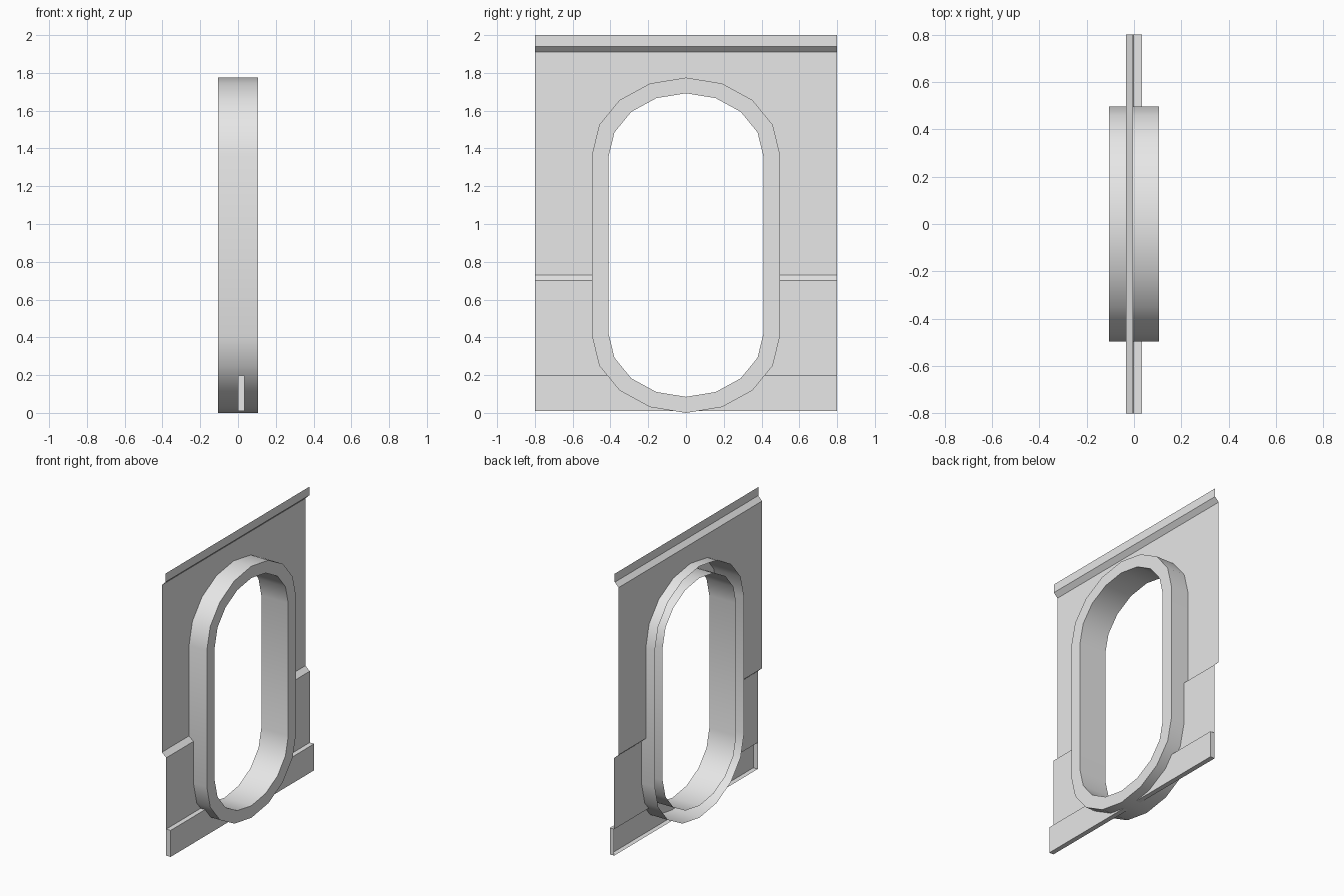
import bpy, bmesh
from math import sin, cos, pi
from mathutils import Vector

cube = bpy.data.objects.get("Cube")
if cube:
    bpy.data.objects.remove(cube, do_unlink=True)

grey = bpy.data.materials.new("plain_grey")
grey.use_nodes = True
grey.diffuse_color = (0.8, 0.8, 0.8, 1)
grey.node_tree.nodes["Principled BSDF"].inputs["Base Color"].default_value = (0.8, 0.8, 0.8, 1)


def oval(ry, rz, low, high):
    """Closed outline in y, z: two half ellipses joined by straight sides."""
    top = [(ry * cos(i * pi / 8), high + rz * sin(i * pi / 8)) for i in range(9)]
    bottom = [(-y, low + high - z) for y, z in top]
    return top + bottom


def finish(bm, name):
    mesh = bpy.data.meshes.new(name)
    bm.to_mesh(mesh)
    bm.free()
    mesh.materials.append(grey)
    obj = bpy.data.objects.new(name, mesh)
    bpy.context.collection.objects.link(obj)
    return obj


OUTER = oval(0.497, 0.405, 0.405, 1.37)
INNER = oval(0.41, 0.335, 0.42, 1.357)
HALF_WIDTH = 0.8
DEPTH = 0.105

# Pressed sheet panel: a side profile swept along y
profile = [(0, 0.01), (0.034, 0.01), (0.034, 0.197), (0, 0.197), (0, 0.7),
           (-0.034, 0.73), (-0.034, 1.91), (-0.004, 1.94), (-0.004, 2)]
bm = bmesh.new()
near, far = [[bm.verts.new((x, s * HALF_WIDTH, z)) for x, z in profile] for s in (-1, 1)]
for i in range(len(profile) - 1):
    bm.faces.new((near[i], far[i], far[i + 1], near[i + 1]))

# Closed ends of the bottom skirt
bm.faces.new(near[:4])
bm.faces.new(far[3::-1])

# Oval opening, cut edge by edge
planes = []
for (y0, z0), (y1, z1) in zip(OUTER, OUTER[1:] + OUTER[:1]):
    planes.append((Vector((0, y0, z0)), Vector((0, z1 - z0, y0 - y1)).normalized()))


def inside(face, cuts):
    c = face.calc_center_median()
    return all((c - p).dot(n) < 0 for p, n in cuts)


for i, (point, normal) in enumerate(planes):
    faces = [f for f in bm.faces if inside(f, planes[:i])]
    edges = {e for f in faces for e in f.edges}
    verts = {v for f in faces for v in f.verts}
    bmesh.ops.bisect_plane(bm, geom=faces + list(edges) + list(verts), dist=1e-5,
                           plane_co=point, plane_no=normal)
bmesh.ops.delete(bm, geom=[f for f in bm.faces if inside(f, planes)], context='FACES')
bmesh.ops.dissolve_limit(bm, angle_limit=0.02, verts=bm.verts[:], edges=bm.edges[:])
finish(bm, "panel")

# Hollow oval frame: outer wall, front rim and inner wall, open at the back
bm = bmesh.new()
loops = [[bm.verts.new((x, y, z)) for y, z in outline]
         for outline, x in ((OUTER, -DEPTH), (OUTER, DEPTH), (INNER, DEPTH), (INNER, -DEPTH))]
for a, b in zip(loops, loops[1:]):
    for i in range(len(a)):
        j = (i + 1) % len(a)
        bm.faces.new((a[i], a[j], b[j], b[i]))
bmesh.ops.recalc_face_normals(bm, faces=bm.faces[:])
frame = finish(bm, "oval_frame")
bpy.ops.object.select_all(action='DESELECT')
frame.select_set(True)
bpy.context.view_layer.objects.active = frame
bpy.ops.object.shade_smooth_by_angle(angle=0.6)
